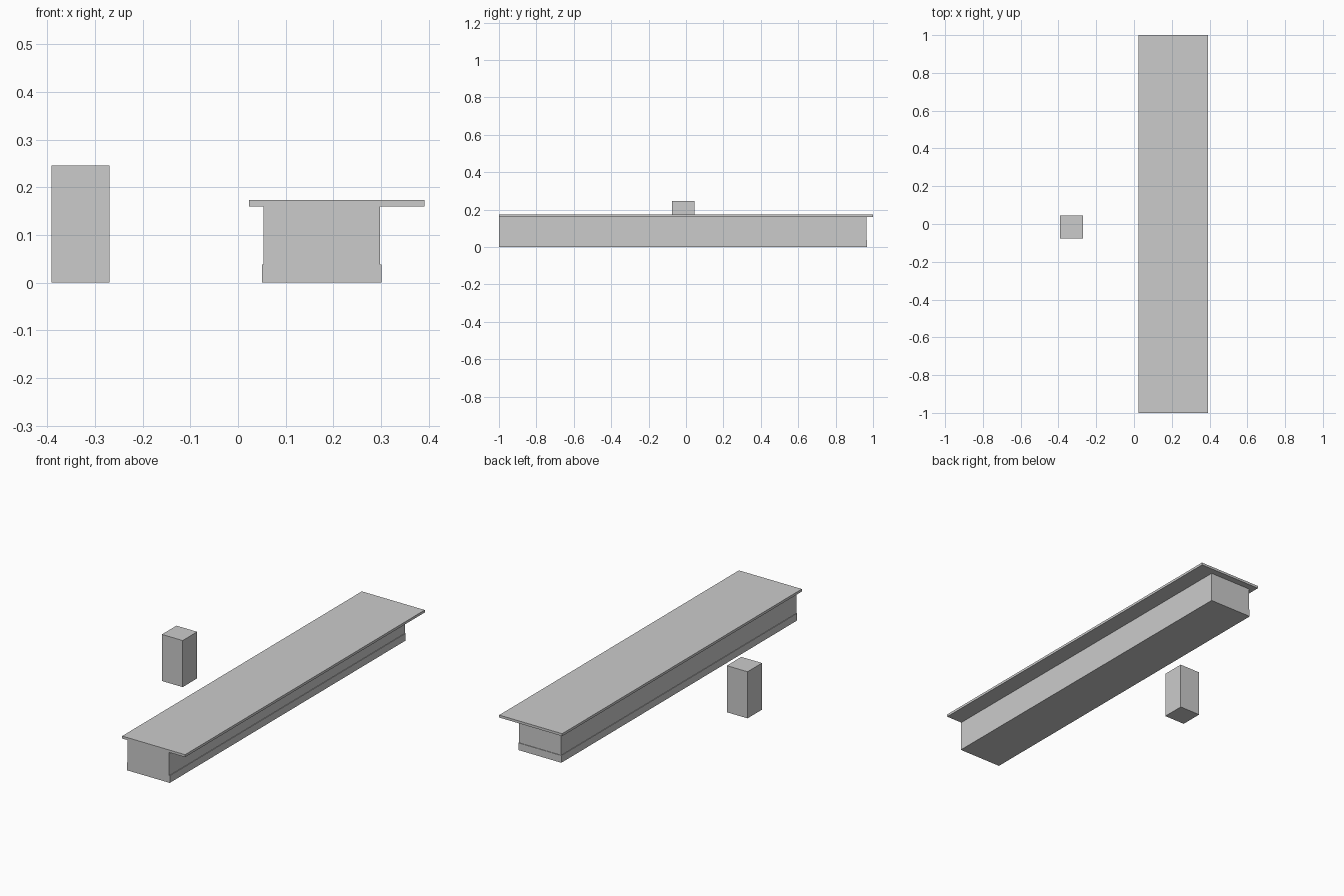
import bpy
import bmesh
from mathutils import Vector

if "Cube" in bpy.data.objects:
    bpy.data.objects.remove(bpy.data.objects["Cube"])


def box(name, low, high):
    """Axis-aligned box between two corners."""
    low, high = Vector(low), Vector(high)
    bm = bmesh.new()
    bmesh.ops.create_cube(bm, size=1)
    bmesh.ops.scale(bm, vec=high - low, verts=bm.verts)
    bmesh.ops.translate(bm, vec=(low + high) / 2, verts=bm.verts)
    mesh = bpy.data.meshes.new(name)
    bm.to_mesh(mesh)
    bm.free()
    obj = bpy.data.objects.new(name, mesh)
    bpy.context.collection.objects.link(obj)
    return obj


def counter_body(name, profile, front):
    """Stack of rectangles (x0, x1, back y, z) sharing a flush front end."""
    bm = bmesh.new()
    rings = [[bm.verts.new(p) for p in ((x0, front, z), (x1, front, z),
                                        (x1, back, z), (x0, back, z))]
             for x0, x1, back, z in profile]
    bm.faces.new(rings[0][::-1])
    bm.faces.new(rings[-1])
    for a, b in zip(rings, rings[1:]):
        for i in range(4):
            j = (i + 1) % 4
            # the skirting ledge has no area along the flush front
            if (a[i].co - b[i].co).length + (a[j].co - b[j].co).length > 1e-5:
                bm.faces.new((a[i], a[j], b[j], b[i]))
    bmesh.ops.remove_doubles(bm, verts=bm.verts, dist=1e-5)
    bmesh.ops.dissolve_degenerate(bm, edges=bm.edges, dist=1e-5)
    bmesh.ops.recalc_face_normals(bm, faces=bm.faces)
    mesh = bpy.data.meshes.new(name)
    bm.to_mesh(mesh)
    bm.free()
    obj = bpy.data.objects.new(name, mesh)
    bpy.context.collection.objects.link(obj)
    return obj


# Counter carcass with a slightly proud skirting on both sides and the back
counter_body("counter_body", [
    (0.0503, 0.3015, 0.968, 0.0),
    (0.0503, 0.3015, 0.968, 0.038),
    (0.0533, 0.2985, 0.965, 0.038),
    (0.0533, 0.2985, 0.965, 0.160),
], front=-1.0)

# Overhanging worktop
box("worktop", (0.0233, -1.0, 0.160), (0.391, 1.0, 0.173))

# Free-standing block
box("side_block", (-0.391, -0.076, 0.0), (-0.27, 0.045, 0.246))
